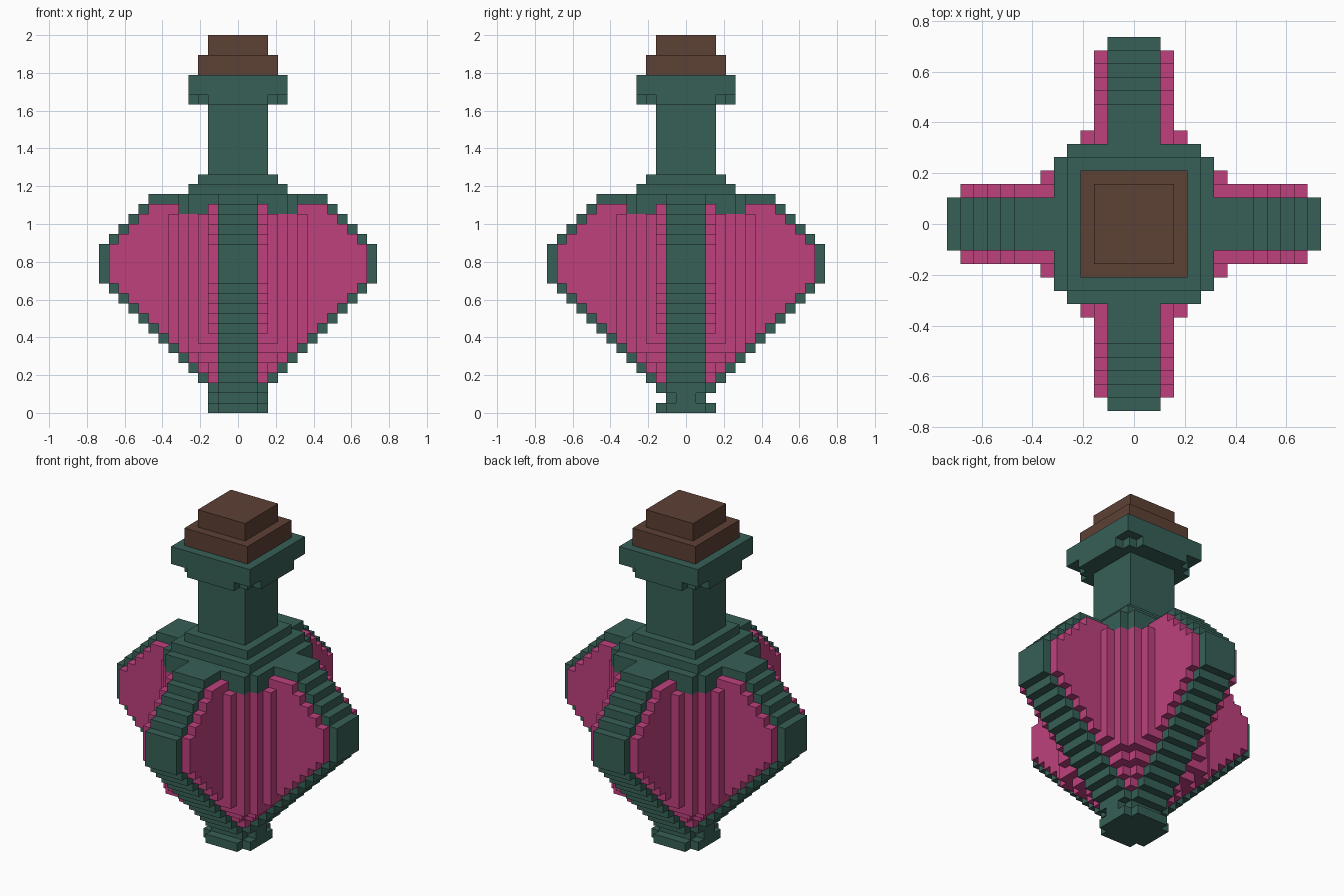
import bpy, bmesh, math
from mathutils import Matrix

if "Cube" in bpy.data.objects:
    bpy.data.objects.remove(bpy.data.objects["Cube"], do_unlink=True)

V = 1 / 19  # size of one block; all dimensions below are in blocks


def material(name, rgb):
    m = bpy.data.materials.new(name)
    m.use_nodes = True
    m.diffuse_color = (*rgb, 1)
    m.node_tree.nodes["Principled BSDF"].inputs["Base Color"].default_value = (*rgb, 1)
    return m


GLASS = material("green glass", (0.038, 0.115, 0.095))
LIQUID = material("pink liquid", (0.515, 0.053, 0.207))
CORK = material("brown cork", (0.110, 0.052, 0.034))


def prism(name, outline, depth, mat, matrix):
    """Extrude a flat outline by depth along local z, then place it."""
    bm = bmesh.new()
    face = bm.faces.new([bm.verts.new((x, y, 0)) for x, y in outline])
    ext = bmesh.ops.extrude_face_region(bm, geom=[face])["geom"]
    verts = [g for g in ext if isinstance(g, bmesh.types.BMVert)]
    bmesh.ops.translate(bm, verts=verts, vec=(0, 0, depth))
    bmesh.ops.recalc_face_normals(bm, faces=bm.faces)
    bm.transform(Matrix.Scale(V, 4) @ matrix)
    mesh = bpy.data.meshes.new(name)
    bm.to_mesh(mesh)
    bm.free()
    mesh.materials.append(mat)
    ob = bpy.data.objects.new(name, mesh)
    bpy.context.collection.objects.link(ob)
    return ob


def tier(name, z0, z1, steps, mat):
    """Horizontal slab; steps are half extents (x, y) of its stair-cut corner."""
    q = [steps[0]]
    for x, y in steps[1:]:
        q += [(x, q[-1][1]), (x, y)]
    outline = (q + [(-x, y) for x, y in reversed(q)] + [(-x, -y) for x, y in q]
               + [(x, -y) for x, y in reversed(q)])
    prism(name, outline, z1 - z0, mat, Matrix.Translation((0, 0, z0)))


def crossed_fins(name, profile, half_width, mat):
    """Two upright slabs with a stepped silhouette; profile is (radius, z0, z1)."""
    right = []
    for r, z0, z1 in profile:
        right += [(r, z0), (r, z1)]
    outline = right + [(-r, z) for r, z in reversed(right)]
    stand = (Matrix.Rotation(math.pi / 2, 4, 'X')
             @ Matrix.Translation((0, 0, -half_width)))
    for label, angle in (("side", 0), ("front", math.pi / 2)):
        prism(f"{name}_{label}", outline, 2 * half_width, mat,
              Matrix.Rotation(angle, 4, 'Z') @ stand)


# Stepped belly silhouette: widening, widest band, narrowing shoulder
belly = ([(z + 1, z, z + 1) for z in range(3, 13)] + [(14, 13, 17)]
         + [(30 - z, z, z + 1) for z in range(17, 22)])
crossed_fins("glass_rib", belly, 2, GLASS)
crossed_fins("liquid_fin", [(r - 1, a, b) for r, a, b in belly if a < 21], 3, LIQUID)

# Liquid core between the fins, tapering at the bottom
tier("liquid_core", 7, 20, [(7, 4), (6, 5), (5, 6), (4, 7)], LIQUID)
for h in (4, 5, 6):
    tier(f"liquid_taper_{h}", h, h + 1, [(h, h - 1), (h - 1, h)], LIQUID)

# Foot with a pinched waist
tier("foot_bottom", 0, 1, [(3, 2), (2, 3)], GLASS)
tier("foot_waist", 1, 2, [(3, 1), (2, 2)], GLASS)
tier("foot_top", 2, 3, [(3, 2), (2, 3)], GLASS)

# Shoulder, neck and lip
tier("shoulder_lower", 20, 22, [(6, 5), (5, 6)], GLASS)
tier("shoulder_middle", 22, 23, [(5, 5)], GLASS)
tier("shoulder_upper", 23, 24, [(4, 4)], GLASS)
tier("neck", 24, 31, [(3, 3)], GLASS)
tier("lip_underside", 31, 32, [(5, 3), (4, 4), (3, 5)], GLASS)
tier("lip", 32, 34, [(5, 5)], GLASS)

# Stopper
tier("cork_lower", 34, 36, [(4, 4)], CORK)
tier("cork_upper", 36, 38, [(3, 3)], CORK)
